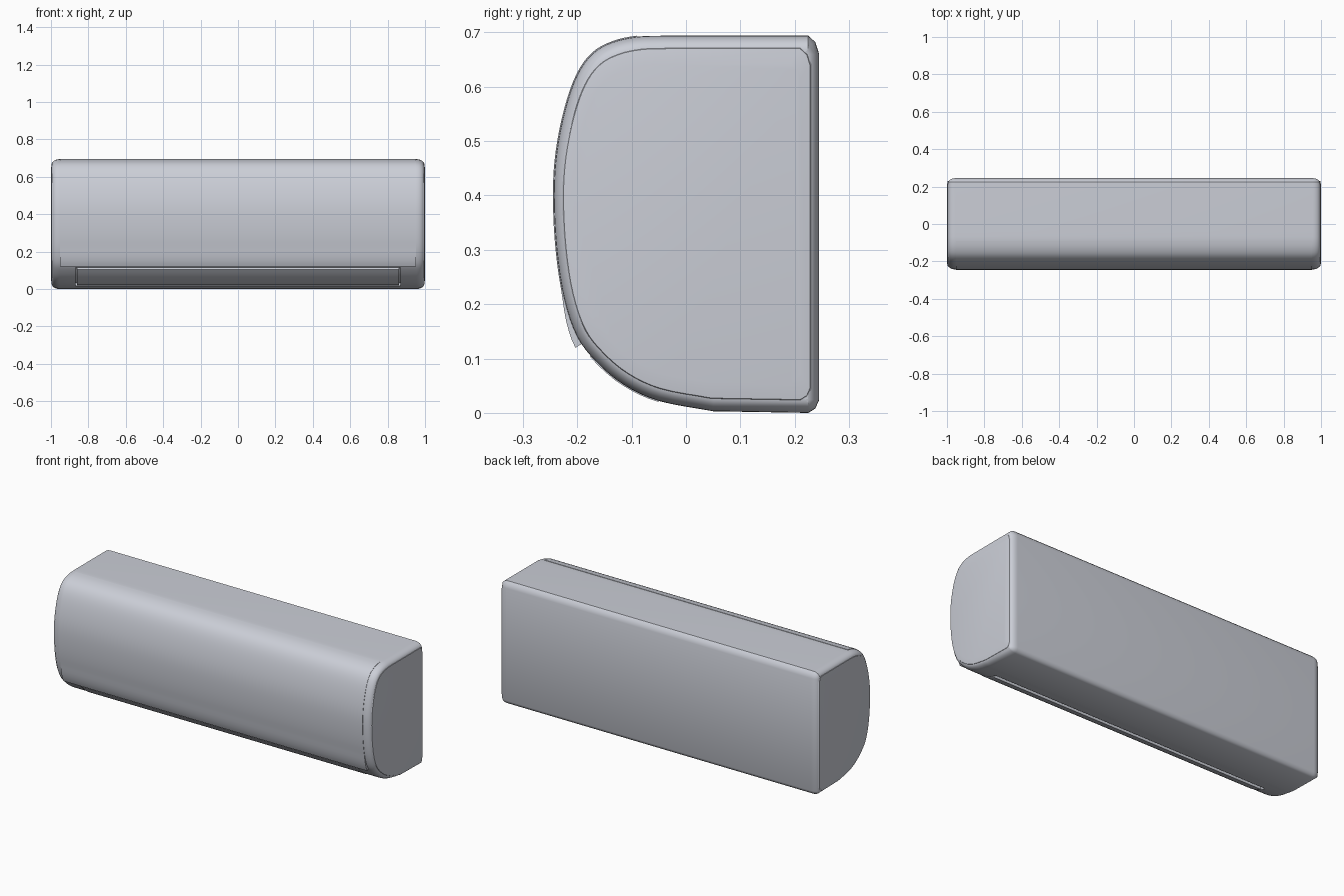
import bpy, bmesh, math
from mathutils import Vector

cube = bpy.data.objects.get("Cube")
if cube:
    bpy.data.objects.remove(cube, do_unlink=True)

plastic = bpy.data.materials.new("pale grey plastic")
plastic.use_nodes = True
colour = (0.60, 0.62, 0.68, 1)
plastic.diffuse_color = colour
plastic.node_tree.nodes["Principled BSDF"].inputs["Base Color"].default_value = colour

# Side profile of the casing as (y, z): front curve from top to bottom
FRONT = [(-0.04, 0.694), (-0.09, 0.692), (-0.135, 0.682), (-0.172, 0.661),
         (-0.2, 0.622), (-0.222, 0.56), (-0.238, 0.48), (-0.243, 0.4),
         (-0.238, 0.3), (-0.224, 0.21), (-0.2, 0.14), (-0.165, 0.094),
         (-0.115, 0.052), (-0.05, 0.022), (0.05, 0.003)]
BACK = [(0.225, 0), (0.238, 0.008), (0.245, 0.024),
        (0.245, 0.66), (0.238, 0.682), (0.225, 0.694)]


def smooth_curve(points, steps=4):
    """Sample a Catmull-Rom curve through the points."""
    p = [Vector(q) for q in points]
    p = [2 * p[0] - p[1]] + p + [2 * p[-1] - p[-2]]
    out = []
    for a, b, c, d in zip(p, p[1:], p[2:], p[3:]):
        for i in range(steps):
            t = i / steps
            out.append(0.5 * (2 * b + (c - a) * t + (2 * a - 5 * b + 4 * c - d) * t ** 2
                              + (3 * b - a - 3 * c + d) * t ** 3))
    return out + [p[-2]]


def normals(points, closed):
    """Outward normals of a curve running down the front."""
    n, out = len(points), []
    for i in range(n):
        a = points[i - 1] if closed or i else points[0]
        b = points[(i + 1) % n] if closed or i < n - 1 else points[-1]
        t = (b - a).normalized()
        out.append(Vector((t.y, -t.x)))
    return out


def loft(name, sections):
    """Join equal closed sections, each (x, points), and cap the ends."""
    bm = bmesh.new()
    rings = [[bm.verts.new((x, p.x, p.y)) for p in pts] for x, pts in sections]
    for r, s in zip(rings, rings[1:]):
        for i in range(len(r)):
            j = (i + 1) % len(r)
            bm.faces.new((r[i], r[j], s[j], s[i]))
    bm.faces.new(rings[0])
    bm.faces.new(rings[-1])
    bmesh.ops.recalc_face_normals(bm, faces=bm.faces)
    mesh = bpy.data.meshes.new(name)
    bm.to_mesh(mesh)
    bm.free()
    mesh.materials.append(plastic)
    obj = bpy.data.objects.new(name, mesh)
    bpy.context.collection.objects.link(obj)
    return obj


def shade(obj, angle=35):
    bpy.ops.object.select_all(action='DESELECT')
    obj.select_set(True)
    bpy.context.view_layer.objects.active = obj
    bpy.ops.object.shade_smooth_by_angle(angle=math.radians(angle))


curve = smooth_curve(FRONT)
front_normals = normals(curve, False)


def band(name, low, high, half, inner, outer):
    """Curved plate following the front between two heights."""
    pairs = [(p, n) for p, n in zip(curve, front_normals) if low <= p.y <= high]
    pts = [p + n * outer(p.y) for p, n in pairs]
    pts += [p + n * inner for p, n in reversed(pairs)]
    return loft(name, [(-half, pts), (half, pts)])


# Casing with rounded end caps
outline = curve + [Vector(q) for q in BACK]
outline_normals = normals(outline, True)
ends = []
for i in range(7):
    a = math.pi / 2 * i / 6
    ends.append((0.955 + 0.04 * math.sin(a), 0.026 * (1 - math.cos(a))))
stations = [(-x, d) for x, d in reversed(ends)] + ends
casing = loft("casing", [(x, [p - n * d for p, n in zip(outline, outline_normals)])
                         for x, d in stations])

# Slightly domed side covers
for side, label in ((-1, "right"), (1, "left")):
    sections = []
    for x, scale in ((0.985, 0.95), (0.996, 0.93), (1.0, 0.85)):
        centre = Vector((0.01, 0.35))
        sections.append((side * x, [centre + (p - centre) * scale for p in outline]))
    shade(loft(label + "_side_cover", sections))

# Air outlet recess cut into the lower front
cutter = band("outlet_cutter", 0.012, 0.118, 0.868, -0.016, lambda z: 0.03)
cutter.hide_render = True
cutter.hide_viewport = True
cut = casing.modifiers.new("outlet recess", 'BOOLEAN')
cut.operation = 'DIFFERENCE'
cut.solver = 'EXACT'
cut.object = cutter
shade(casing)

# Louver flap closing the outlet
shade(band("louver_flap", 0.018, 0.11, 0.86, -0.018, lambda z: 0.002))

# Front panel with a lip flaring at its lower edge
panel = band("front_panel", 0.122, 0.693, 0.952, -0.004,
             lambda z: 0.002 + 0.012 * max(0, 1 - (z - 0.12) / 0.1))
shade(panel)
